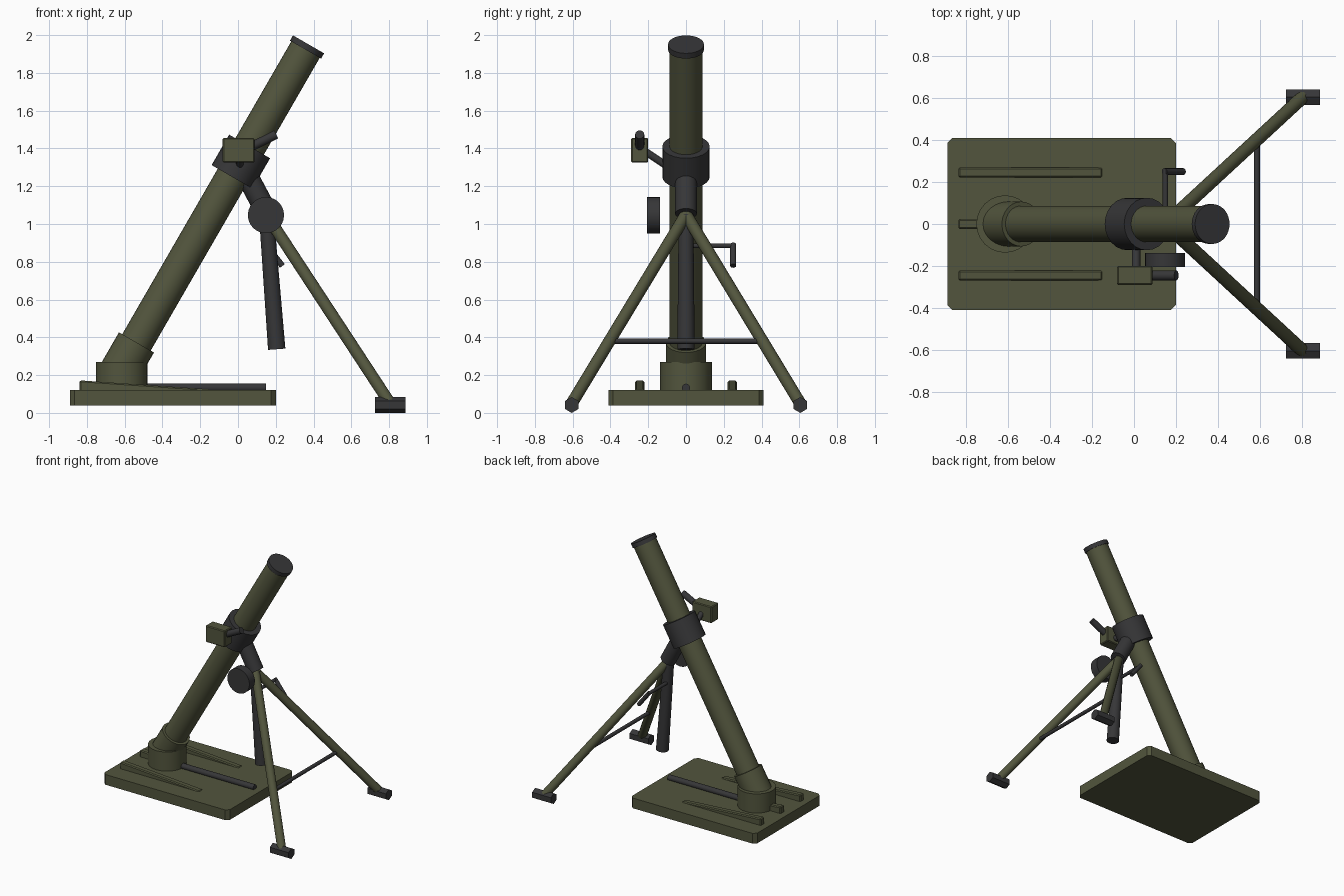
import bpy, bmesh, math
from mathutils import Vector

if "Cube" in bpy.data.objects:
    bpy.data.objects.remove(bpy.data.objects["Cube"])


def material(name, rgb):
    m = bpy.data.materials.new(name)
    m.diffuse_color = (*rgb, 1)
    m.use_nodes = True
    m.node_tree.nodes["Principled BSDF"].inputs["Base Color"].default_value = m.diffuse_color
    return m


OLIVE = material("olive_green", (0.085, 0.091, 0.047))
DARK = material("dark_gunmetal", (0.037, 0.037, 0.039))


def finish(name, bm, mat, smooth=True):
    bmesh.ops.recalc_face_normals(bm, faces=bm.faces)
    me = bpy.data.meshes.new(name)
    bm.to_mesh(me)
    bm.free()
    me.materials.append(mat)
    ob = bpy.data.objects.new(name, me)
    bpy.context.collection.objects.link(ob)
    if smooth:
        bpy.ops.object.select_all(action='DESELECT')
        bpy.context.view_layer.objects.active = ob
        ob.select_set(True)
        bpy.ops.object.shade_smooth_by_angle(angle=math.radians(35))
    return ob


def rod(name, a, b, r1, mat, r2=None, sides=24, smooth=True):
    """Capped cylinder or cone from point a to point b."""
    a, b = Vector(a), Vector(b)
    d = b - a
    bm = bmesh.new()
    bmesh.ops.create_cone(bm, cap_ends=True, segments=sides, radius1=r1,
                          radius2=r1 if r2 is None else r2, depth=d.length)
    q = d.to_track_quat('Z', 'Y')
    for v in bm.verts:
        v.co = q @ v.co + (a + b) / 2
    return finish(name, bm, mat, smooth)


def prism(name, outline, depth, mat, bevel=0.0):
    """Extrude a closed outline by the depth vector, with optional bevel."""
    bm = bmesh.new()
    f = bm.faces.new([bm.verts.new(p) for p in outline])
    new = bmesh.ops.extrude_face_region(bm, geom=[f])["geom"]
    bmesh.ops.translate(bm, vec=depth, verts=[g for g in new if isinstance(g, bmesh.types.BMVert)])
    if bevel:
        bmesh.ops.bevel(bm, geom=bm.edges[:], offset=bevel, segments=1, affect='EDGES')
    return finish(name, bm, mat, False)


# Barrel axis, leaning 60 degrees through the collar centre
AXIS = Vector((0.5, 0, 0.8660254))
MID = Vector((0.015, 0, 1.33))


def on_axis(t):
    return MID + AXIS * t


# Barrel parts
rod("barrel", on_axis(-1.26), on_axis(0.70), 0.087, OLIVE, sides=32)
rod("muzzle_ring", on_axis(0.685), on_axis(0.717), 0.095, DARK, sides=32)
rod("barrel_collar", on_axis(-0.093), on_axis(0.093), 0.125, DARK, sides=24)
rod("breech_sleeve", on_axis(-1.30), on_axis(-1.105), 0.107, OLIVE, sides=24)

# Base plate with clipped corners
X0, X1, Y, C = -0.89, 0.20, 0.41, 0.024
prism("base_plate", [(X0 + C, -Y, .04), (X1 - C, -Y, .04), (X1, C - Y, .04), (X1, Y - C, .04),
                     (X1 - C, Y, .04), (X0 + C, Y, .04), (X0, Y - C, .04), (X0, C - Y, .04)],
      (0, 0, 0.08), OLIVE)
rod("base_cup", (-0.615, 0, 0.115), (-0.615, 0, 0.27), 0.137, OLIVE, sides=24)

# Wedge ribs on the plate
for i, (y, x_end, z_end) in enumerate([(-0.245, -0.15, 0.125), (0, -0.55, 0.148), (0.245, -0.15, 0.125)]):
    prism(f"plate_rib_{i + 1}", [(-0.838, y - .024, .10), (x_end, y - .024, .10),
                                 (x_end, y - .024, z_end), (-0.838, y - .024, .172)],
          (0, 0.048, 0), OLIVE, 0.007)
rod("plate_rod", (-0.50, 0, 0.133), (0.147, 0, 0.133), 0.022, DARK, sides=12)

# Bipod: yoke, legs, feet, crossbar
APEX = (0.15, 0, 1.05)
rod("yoke_post", (0.03, 0, 1.29), (0.155, 0, 1.055), 0.058, DARK)
for side, s in (("left", -1), ("right", 1)):
    rod(f"bipod_leg_{side}", APEX, (0.805, s * 0.605, 0.05), 0.032, OLIVE, sides=16)
    # Hexagonal foot with a point upward
    prism(f"bipod_foot_{side}",
          [(0.726, s * 0.605 + .042 * math.sin(k * math.pi / 3), .042 + .042 * math.cos(k * math.pi / 3))
           for k in range(6)], (0.162, 0, 0), DARK)
rod("bipod_crossbar", (0.586, -0.39, 0.38), (0.586, 0.39, 0.38), 0.014, DARK, sides=12)

# Elevation gear
rod("elevation_tube", APEX, (0.205, 0, 0.337), 0.039, DARK, r2=0.046)
rod("traverse_wheel", (0.148, -0.206, 1.047), (0.148, -0.138, 1.047), 0.096, DARK)
rod("crank_shaft", (0.15, 0, 0.885), (0.15, 0.258, 0.885), 0.013, DARK, sides=12)
rod("crank_handle", (0.145, 0.25, 0.892), (0.235, 0.25, 0.778), 0.016, DARK, sides=12)

# Sight
prism("sight_box", [(-0.081, -0.29, 1.325), (0.088, -0.29, 1.325), (0.088, -0.29, 1.455), (-0.081, -0.29, 1.455)],
      (0, 0.09, 0), OLIVE, 0.006)
rod("sight_eyepiece", (0.06, -0.245, 1.404), (0.202, -0.245, 1.474), 0.024, DARK, sides=16)
rod("sight_bracket", (0.01, -0.09, 1.30), (0.01, -0.225, 1.39), 0.02, DARK, sides=12)
